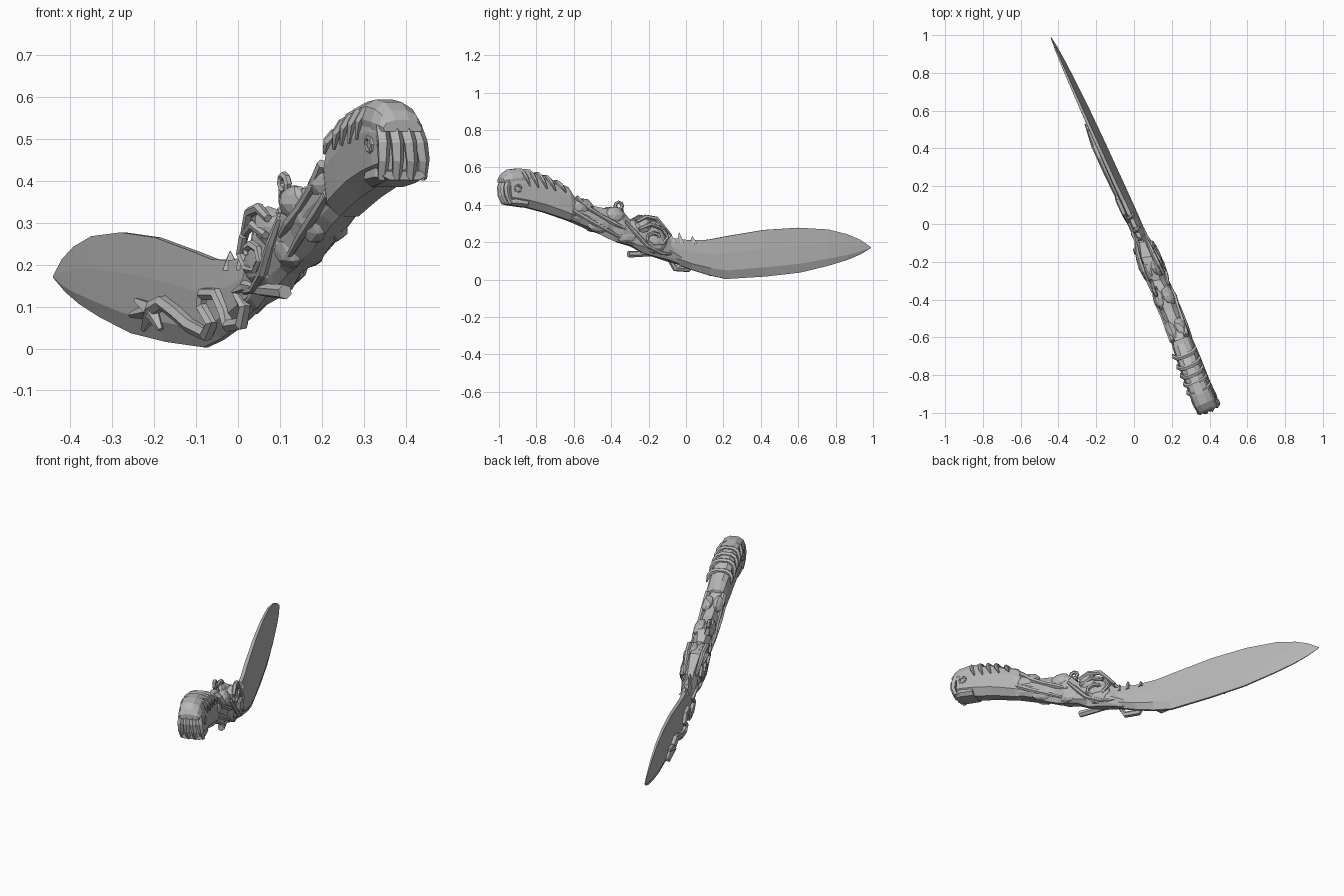
import bpy, bmesh, math, random
from mathutils import Vector

random.seed(4)
ANG = math.atan(0.42)
CA, SA = math.cos(ANG), math.sin(ANG)

steel = bpy.data.materials.new("grey_steel")
steel.diffuse_color = (0.48, 0.48, 0.48, 1)


def place(y, v, z):
    """Length position, sideways offset and height on the slanted, slightly leaning knife."""
    mid = 0.14 + 0.31 * max(0, 0.2 - y)
    v += -0.02 * y * y - 0.1 * (z - mid)
    u = y / CA
    return Vector((-u * SA + v * CA, u * CA + v * SA, z))


def finish(name, bm):
    bmesh.ops.recalc_face_normals(bm, faces=bm.faces)
    me = bpy.data.meshes.new(name)
    bm.to_mesh(me)
    bm.free()
    me.materials.append(steel)
    ob = bpy.data.objects.new(name, me)
    bpy.context.collection.objects.link(ob)
    return ob


def skin(bm, rings):
    n = len(rings[0])
    for a, b in zip(rings, rings[1:]):
        for i in range(n):
            bm.faces.new((a[i], a[(i + 1) % n], b[(i + 1) % n], b[i]))
    bm.faces.new(rings[0])
    bm.faces.new(rings[-1])


def loft(name, stations, half, jitter=0.0):
    """Stations are (y, bottom, top, half width); half is the right side of the section."""
    prof = half + [(-w, h) for w, h in reversed(half) if w > 0]
    bm = bmesh.new()
    rings = []
    for y, zb, zt, hw in stations:
        ring = []
        for w, h in prof:
            j = [random.uniform(-jitter, jitter) for _ in range(3)]
            ring.append(bm.verts.new(place(y + 2 * j[0], w * hw + j[1], zb + (zt - zb) * h + j[2])))
        rings.append(ring)
    skin(bm, rings)
    return finish(name, bm)


def tubes(name, paths, sides=6):
    """Each path is a list of (y, v, z, radius)."""
    bm = bmesh.new()
    for path in paths:
        pts = [place(*p[:3]) for p in path]
        rings, side = [], None
        for i, p in enumerate(pts):
            t = (pts[min(i + 1, len(pts) - 1)] - pts[max(i - 1, 0)]).normalized()
            if side is None:
                side = t.orthogonal()
            side = (side - t * side.dot(t)).normalized()
            up = t.cross(side)
            r = path[i][3]
            rings.append([bm.verts.new(p + r * (side * math.cos(k * math.tau / sides)
                                                + up * math.sin(k * math.tau / sides)))
                          for k in range(sides)])
        skin(bm, rings)
    return finish(name, bm)


def both(paths):
    return paths + [[(y, -v, z, r) for y, v, z, r in p] for p in paths]


def lumps(name, items):
    """Faceted swellings on both flanks: (y, v, z, length, width, height)."""
    bm = bmesh.new()
    for y, v, z, a, b, c in items:
        for s in (1, -1):
            new = bmesh.ops.create_icosphere(bm, subdivisions=2, radius=1)["verts"]
            for p in new:
                k = random.uniform(0.92, 1.08)
                p.co = place(y + p.co.x * a * k, s * v + p.co.y * b * k, z + p.co.z * c * k)
    return finish(name, bm)


# Blade: forward curved, with a bevelled lower edge
loft("blade", [
    (-0.22, 0.15, 0.24, 0.030), (-0.10, 0.10, 0.225, 0.030), (0.02, 0.053, 0.21, 0.029),
    (0.12, 0.022, 0.213, 0.027), (0.21, 0.003, 0.23, 0.026), (0.42, 0.016, 0.265, 0.023),
    (0.607, 0.037, 0.277, 0.020), (0.767, 0.075, 0.268, 0.016), (0.87, 0.106, 0.243, 0.012),
    (0.94, 0.135, 0.213, 0.008), (0.997, 0.168, 0.174, 0.002)],
    [(0.25, 0), (1, 0.2), (0.85, 0.6), (0.35, 1)])

# Spikes on the blade's back near the guard
tubes("back_spikes", [[(y, 0, 0.19, 0.028), (y - 0.005, 0, z, 0.002)]
                      for y, z in ((-0.075, 0.245), (-0.03, 0.252), (0.04, 0.232))], 4)

# Grip: irregular faceted body
round_half = [(0.45, 0), (0.85, 0.15), (1, 0.42), (0.9, 0.7), (0.5, 0.95)]
loft("grip", [
    (-0.66, 0.33, 0.47, 0.048), (-0.58, 0.298, 0.435, 0.050), (-0.52, 0.272, 0.408, 0.048),
    (-0.46, 0.243, 0.39, 0.047), (-0.40, 0.212, 0.385, 0.049), (-0.35, 0.192, 0.37, 0.048),
    (-0.30, 0.175, 0.325, 0.044), (-0.24, 0.146, 0.335, 0.047), (-0.17, 0.118, 0.325, 0.043),
    (-0.11, 0.10, 0.245, 0.034), (-0.04, 0.085, 0.16, 0.028)], round_half, 0.005)

# Swellings along the grip and guard
lumps("grip_swellings", [
    (-0.57, 0.024, 0.39, 0.07, 0.033, 0.045), (-0.47, 0.022, 0.30, 0.08, 0.032, 0.05),
    (-0.39, 0.024, 0.345, 0.055, 0.032, 0.045), (-0.33, 0.024, 0.23, 0.06, 0.028, 0.04),
    (-0.24, 0.024, 0.29, 0.05, 0.034, 0.05), (-0.18, 0.026, 0.20, 0.065, 0.034, 0.06)])

# Guard: curled locks on both flanks
curl = [(-0.185 + (0.02 + 0.007 * i) * math.cos(0.9 * i), 0.055 - 0.001 * i,
         0.225 + (0.014 + 0.005 * i) * math.sin(0.9 * i), 0.011) for i in range(9)]
tubes("guard_curls", both([
    curl,
    [(-0.28, 0.046, 0.31, 0.010), (-0.23, 0.044, 0.335, 0.013), (-0.17, 0.04, 0.325, 0.013),
     (-0.13, 0.036, 0.28, 0.011), (-0.09, 0.03, 0.235, 0.007)],
    [(-0.27, 0.052, 0.27, 0.010), (-0.21, 0.054, 0.295, 0.012), (-0.15, 0.046, 0.275, 0.010)],
    [(-0.34, 0.045, 0.31, 0.008), (-0.29, 0.05, 0.25, 0.012), (-0.23, 0.05, 0.18, 0.012),
     (-0.15, 0.04, 0.14, 0.010), (-0.08, 0.03, 0.135, 0.006)]]))

# Flowing ridges along the grip
tubes("grip_ridges", both([
    [(-0.60, 0.042, 0.44, 0.014), (-0.54, 0.044, 0.385, 0.014), (-0.47, 0.045, 0.34, 0.012),
     (-0.40, 0.05, 0.30, 0.014), (-0.34, 0.045, 0.27, 0.008)],
    [(-0.62, 0.044, 0.37, 0.014), (-0.55, 0.046, 0.325, 0.014), (-0.46, 0.045, 0.275, 0.012),
     (-0.37, 0.04, 0.225, 0.008)]]))

# Small ring standing on the grip's back
hook = [(-0.39, -0.022, 0.365, 0.014), (-0.325, -0.024, 0.355, 0.014)]
hook += [(-0.345 + 0.019 * math.cos(t), -0.026, 0.394 + 0.019 * math.sin(t), 0.010)
         for t in [-0.8 + 0.8 * i for i in range(9)]]
tubes("back_ring", [hook])

# Pommel head: flat flanks and chamfered underside
head_half = [(0.45, 0), (1, 0.2), (1, 0.65), (0.78, 0.9), (0.35, 1)]
loft("pommel_head", [
    (-0.605, 0.315, 0.455, 0.046), (-0.63, 0.315, 0.495, 0.054), (-0.70, 0.340, 0.525, 0.058),
    (-0.76, 0.360, 0.557, 0.059), (-0.85, 0.384, 0.578, 0.060), (-0.92, 0.400, 0.58, 0.061),
    (-0.95, 0.410, 0.57, 0.056)], head_half)

# Pommel cap and lower lip that frame the opening
loft("pommel_cap", [
    (-0.83, 0.53, 0.588, 0.052), (-0.89, 0.525, 0.594, 0.059), (-0.94, 0.52, 0.588, 0.061),
    (-0.97, 0.518, 0.568, 0.055), (-0.982, 0.518, 0.545, 0.050)],
    [(0.95, 0), (1, 0.3), (0.8, 0.75), (0.35, 1)])
loft("pommel_lip", [(-0.86, 0.385, 0.43, 0.058), (-0.93, 0.395, 0.43, 0.062),
                    (-0.967, 0.402, 0.423, 0.055)], [(0.7, 0), (1, 0.4), (0.9, 1)])

# Upright bars across the front of the pommel
bars = []
for v in (-0.048, -0.017, 0.016, 0.048):
    back = 4 * v * v
    bars.append([(-0.965 + back, v * 0.9, 0.53, 0.017), (-0.98 + back, v, 0.49, 0.017),
                 (-0.978 + back, v * 1.08, 0.45, 0.015), (-0.96 + back, v * 1.08, 0.405, 0.012)])
tubes("pommel_bars", bars, 5)

# Ribs arching over the head
ribs = []
for y, top, low in ((-0.88, 0.578, 0.50), (-0.835, 0.573, 0.49), (-0.79, 0.561, 0.485),
                    (-0.745, 0.546, 0.475), (-0.69, 0.518, 0.465)):
    side = [(0.063, 0, 0.004), (0.06, 0.55, 0.011), (0.046, 0.86, 0.013), (0.022, 1, 0.014)]
    arch = [(y + 0.03 * (1 - h), v, low + (top - low) * h, r) for v, h, r in side]
    ribs.append(arch + [(a, -v, z, r) for a, v, z, r in reversed(arch)])
tubes("head_ribs", ribs)

# Eye rings on both sides of the head
eye = [(-0.915 + 0.017 * math.cos(t), 0.06, 0.487 + 0.017 * math.sin(t), 0.006)
       for t in [math.tau * i / 8 for i in range(9)]]
tubes("eye_rings", both([eye]))


# Winding tail laid on the blade's left face, given as (x, z, radius) seen from the front
def on_left(x, z, r):
    return (-(x + 0.037) / 0.3875 * CA, -0.030, z, r)


tubes("tail", [[on_left(*p) for p in (
    (0.09, 0.135, 0.018), (0.04, 0.14, 0.016), (0.00, 0.15, 0.014), (-0.02, 0.135, 0.014),
    (-0.005, 0.10, 0.016), (-0.015, 0.06, 0.017), (-0.045, 0.055, 0.017), (-0.05, 0.085, 0.017),
    (-0.065, 0.13, 0.016), (-0.095, 0.13, 0.016), (-0.10, 0.10, 0.016), (-0.08, 0.06, 0.018),
    (-0.095, 0.035, 0.018), (-0.13, 0.055, 0.019), (-0.16, 0.085, 0.019), (-0.19, 0.11, 0.018),
    (-0.215, 0.095, 0.020))]])
tubes("tail_tuft", [[on_left(-0.215, 0.09, 0.022), on_left(x, z, 0.007)] for x, z in
                    ((-0.25, 0.115), (-0.265, 0.08), (-0.24, 0.045), (-0.20, 0.045))], 5)
